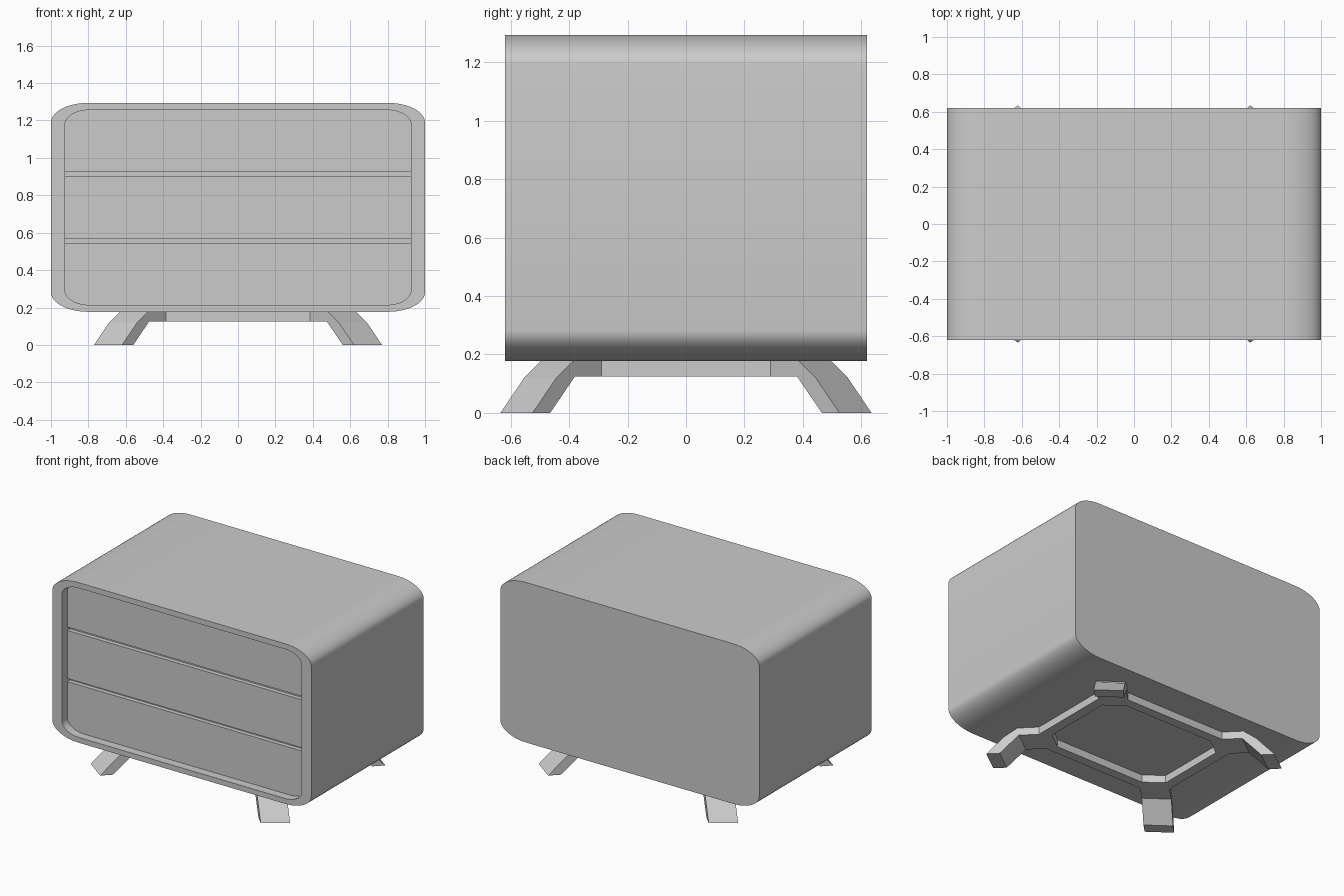
import bpy, bmesh
from math import sin, cos, pi

if "Cube" in bpy.data.objects:
    bpy.data.objects.remove(bpy.data.objects["Cube"])


def outline(x, z0, z1, bottom=None, top=None, seg=12):
    """Rectangle in x/z with elliptical corner radii (rx, rz) at bottom and top."""
    pts = []
    for sx, sz, start, r in ((1, -1, -pi / 2, bottom), (1, 1, 0, top),
                             (-1, 1, pi / 2, top), (-1, -1, pi, bottom)):
        zc = z1 if sz > 0 else z0
        if not r:
            pts.append((sx * x, zc))
            continue
        for i in range(seg + 1):
            a = start + pi / 2 * i / seg
            pts.append((sx * (x - r[0]) + r[0] * cos(a), zc - sz * r[1] + r[1] * sin(a)))
    return pts


def loft(name, rings, caps=True, closed=False, smooth=False):
    """Skin a list of equal-length point rings."""
    bm = bmesh.new()
    loops = [[bm.verts.new(p) for p in ring] for ring in rings]
    n = len(loops[0])
    pairs = list(zip(loops, loops[1:])) + ([(loops[-1], loops[0])] if closed else [])
    for a, b in pairs:
        for i in range(n):
            j = (i + 1) % n
            bm.faces.new((a[i], a[j], b[j], b[i]))
    if caps and not closed:
        bm.faces.new(loops[0])
        bm.faces.new(loops[-1])
    bmesh.ops.recalc_face_normals(bm, faces=bm.faces)
    mesh = bpy.data.meshes.new(name)
    bm.to_mesh(mesh)
    bm.free()
    ob = bpy.data.objects.new(name, mesh)
    bpy.context.collection.objects.link(ob)
    if smooth:
        bpy.ops.object.select_all(action='DESELECT')
        ob.select_set(True)
        bpy.context.view_layer.objects.active = ob
        bpy.ops.object.shade_smooth_by_angle(angle=0.6)
    return ob


def at_y(pts, y):
    return [(x, y, z) for x, z in pts]


# Cabinet shell: rounded body with an open recess at the front
FRONT, BACK = -0.62, 0.62
PANEL, GROOVE = FRONT + 0.06, FRONT + 0.09
Z0, Z1 = 0.177, 1.294
outer = outline(1.0, Z0, Z1, (0.2, 0.105), (0.2, 0.105))
R = (0.13, 0.08)
inner = outline(0.926, 0.214, 1.256, R, R)
loft("cabinet_shell", [at_y(outer, BACK), at_y(outer, FRONT),
                       at_y(inner, FRONT), at_y(inner, GROOVE)], smooth=True)

# Three drawer fronts filling the recess, with narrow grooves between
for name, z0, z1, rb, rt in (("bottom_drawer", 0.214, 0.546, R, None),
                             ("middle_drawer", 0.568, 0.903, None, None),
                             ("top_drawer", 0.927, 1.256, None, R)):
    shape = outline(0.926, z0, z1, rb, rt)
    loft(name, [at_y(shape, PANEL), at_y(shape, GROOVE)], smooth=True)

# Base frame: ring with chamfered corners
TOP, LOW = 0.179, 0.125


def octagon(a, b, z):
    """a = end of the front rail, b = end of the side rail, in one quadrant."""
    (ax, ay), (bx, by) = a, b
    return [(ax, ay, z), (bx, by, z), (bx, -by, z), (ax, -ay, z),
            (-ax, -ay, z), (-bx, -by, z), (-bx, by, z), (-ax, ay, z)]


A, B = (0.385, 0.40), (0.535, 0.29)
IA, IB = (0.345, 0.335), (0.465, 0.245)
loft("base_frame", [octagon(A, B, LOW), octagon(A, B, TOP),
                    octagon(IA, IB, TOP), octagon(IA, IB, LOW)], closed=True)

# Splayed legs: bent profile (outward distance, height) across each chamfer
profile = [(0, LOW), (0.09, LOW), (0.175, 0), (0.235, 0),
           (0.154, 0.12), (0.095, TOP), (0, TOP)]
for side, sx in (("left", -1), ("right", 1)):
    for end, sy in (("front", -1), ("back", 1)):
        loft(f"{end}_{side}_leg",
             [[(sx * (px + s), sy * (py + s), z) for s, z in profile] for px, py in (A, B)])
